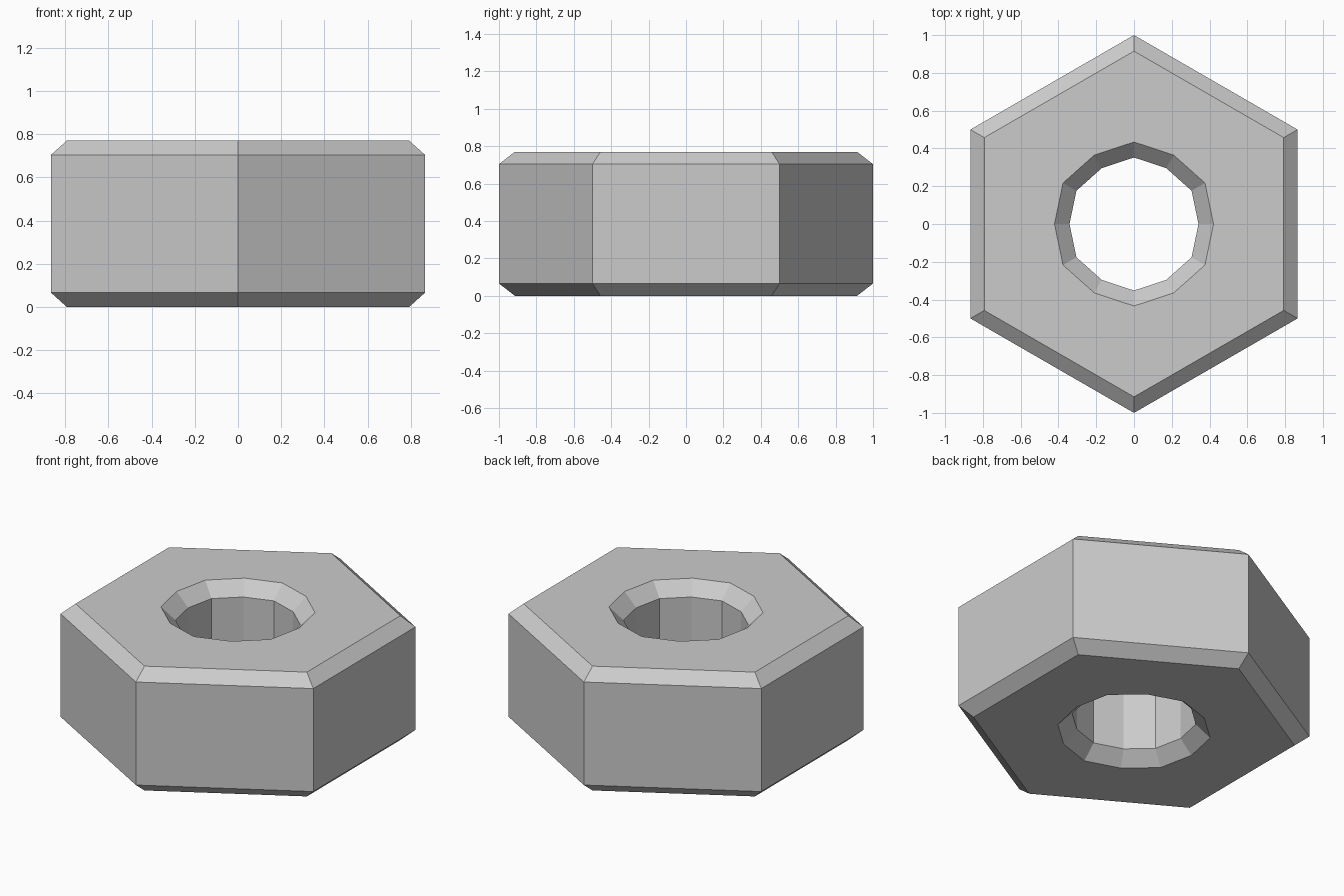
import bpy, bmesh
from math import cos, sin, pi

if "Cube" in bpy.data.objects:
    bpy.data.objects.remove(bpy.data.objects["Cube"])

HEIGHT = 0.77
HEX = cos(pi / 6)       # mid-side radius ratio of a hexagon
HOLE = 0.97             # the hole is a nearly regular 12-gon

# Closed cross-section: (corner radius, z, mid-side ratio)
lower = [(0.347 + 0.005, 0.08, HOLE), (0.434, 0.0, HOLE),
         (0.915, 0.0, HEX), (1.0, 0.066, HEX)]
profile = lower + [(r, HEIGHT - z, k) for r, z, k in reversed(lower)]

# Sweep the section through 12 steps, alternating corner and mid-side
bm = bmesh.new()
rings = []
for i in range(12):
    a = pi / 2 + i * pi / 6
    ring = []
    for r, z, k in profile:
        radius = r * (k if i % 2 else 1)
        ring.append(bm.verts.new((radius * cos(a), radius * sin(a), z)))
    rings.append(ring)
n = len(profile)
for i in range(12):
    p, q = rings[i], rings[(i + 1) % 12]
    for j in range(n):
        k = (j + 1) % n
        bm.faces.new((p[j], q[j], q[k], p[k]))
bmesh.ops.recalc_face_normals(bm, faces=bm.faces[:])

# Flat-shaded nut object
mesh = bpy.data.meshes.new("hex_nut")
bm.to_mesh(mesh)
bm.free()
nut = bpy.data.objects.new("hex_nut", mesh)
bpy.context.collection.objects.link(nut)
